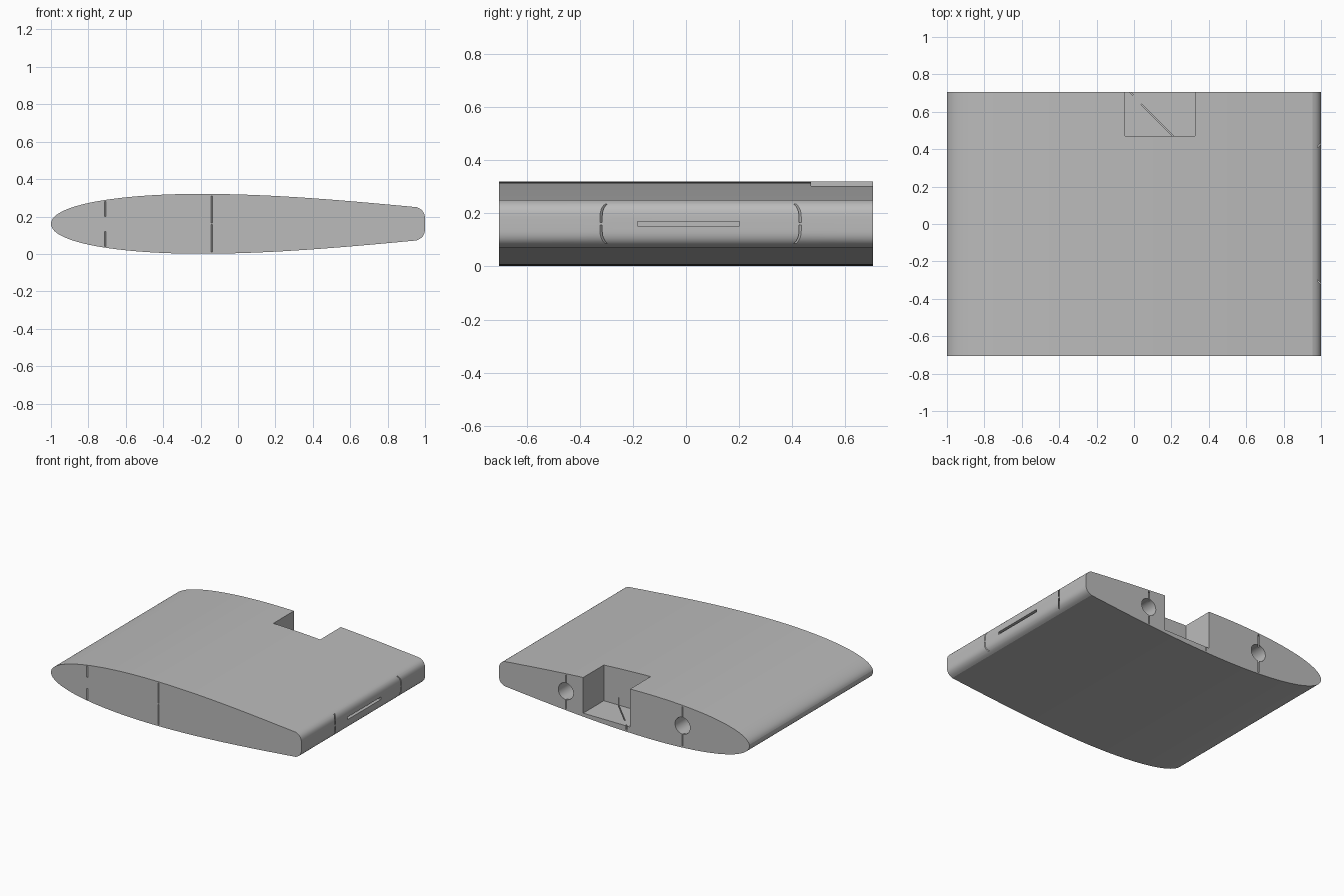
import bpy, bmesh, math
from mathutils import Vector, Matrix
from mathutils.geometry import interpolate_bezier

cube = bpy.data.objects.get("Cube")
if cube:
    bpy.data.objects.remove(cube, do_unlink=True)

MID = 0.161      # chord line height
HALF = 0.705     # half span

grey = bpy.data.materials.new("light grey plastic")
grey.use_nodes = True
colour = (0.5, 0.5, 0.5, 1)
grey.diffuse_color = colour
grey.node_tree.nodes["Principled BSDF"].inputs["Base Color"].default_value = colour


def make_object(name, bm):
    bmesh.ops.recalc_face_normals(bm, faces=bm.faces)
    mesh = bpy.data.meshes.new(name)
    bm.to_mesh(mesh)
    bm.free()
    mesh.materials.append(grey)
    obj = bpy.data.objects.new(name, mesh)
    bpy.context.collection.objects.link(obj)
    return obj


def bezier(points, count):
    return interpolate_bezier(*[Vector(p) for p in points], count)


# Symmetric wing profile: nose, tapering tail, rounded trailing corner
upper = bezier([(-1, 0), (-1, .1), (-.65, .16), (-.2, .16)], 30)
upper += bezier([(-.2, .16), (.2, .16), (.6, .122), (.955, .089)], 20)[1:]
upper += bezier([(.955, .089), (.985, .077), (1, .061), (1, .024)], 10)[1:]
outline = [(p.x, MID + p.y) for p in upper]
outline += [(p.x, MID - p.y) for p in reversed(upper[1:])]

bm = bmesh.new()
cap = bm.faces.new([bm.verts.new((x, -HALF, z)) for x, z in outline])
grown = bmesh.ops.extrude_face_region(bm, geom=[cap])
bmesh.ops.translate(bm, vec=(0, 2 * HALF, 0),
                    verts=[v for v in grown["geom"] if isinstance(v, bmesh.types.BMVert)])
wing = make_object("wing_section", bm)


def cut(bm):
    """Subtract a closed shape from the wing."""
    cutter = make_object("cutter", bm)
    cutter.hide_render = True
    mod = wing.modifiers.new("cut", "BOOLEAN")
    mod.operation = "DIFFERENCE"
    mod.solver = "EXACT"
    mod.object = cutter
    bpy.context.view_layer.objects.active = wing
    bpy.ops.object.modifier_apply(modifier=mod.name)
    bpy.data.objects.remove(cutter, do_unlink=True)


def cut_box(x, y, z, size, angle=0):
    bm = bmesh.new()
    bmesh.ops.create_cube(bm, size=1, matrix=Matrix.Translation((x, y, z))
                          @ Matrix.Rotation(math.radians(angle), 4, "Z")
                          @ Matrix.Diagonal((*size, 1)))
    cut(bm)


def cut_slit(x, y, low, high, angle, length=0.08):
    cut_box(x, y, (low + high) / 2, (length, 0.006, high - low), angle)


# Servo pocket in the back edge, with the diagonal slit in its floor
cut_box(0.14, 0.62, 0.345, (0.374, 0.3, 0.6))
cut_slit(0.125, 0.555, 0.02, 0.1, -45, 0.24)
cut_slit(-0.02, HALF, 0.014, 0.1, -45, 0.04)

# Spar holes, each with a vertical slit
for x, reach in ((0.466, 0.122), (-0.466, 0.142)):
    bm = bmesh.new()
    bmesh.ops.create_cone(bm, cap_ends=True, segments=32, radius1=0.06, radius2=0.06, depth=0.8,
                          matrix=Matrix.Translation((x, HALF - 0.2, MID + 0.005))
                          @ Matrix.Rotation(math.pi / 2, 4, "X"))
    cut(bm)
    cut_slit(x, HALF, MID - reach, MID + reach, 45, 0.05)

# Rib slits on the front and trailing faces, mirrored about the chord line
for x, y, near, far, angle in ((-0.71, -HALF, 0.04, 0.12, 45),
                               (-0.14, -HALF, 0.005, 0.15, 45),
                               (1, -0.32, 0.005, 0.074, -45),
                               (1, 0.43, 0.005, 0.074, 45)):
    cut_slit(x, y, MID + near, MID + far, angle)
    cut_slit(x, y, MID - far, MID - near, angle)

# Hinge slot in the trailing face
cut_box(1, 0.01, MID, (0.3, 0.384, 0.018))

# Smooth skin with crisp edges
bpy.ops.object.select_all(action="DESELECT")
wing.select_set(True)
bpy.context.view_layer.objects.active = wing
bpy.ops.object.shade_smooth_by_angle(angle=math.radians(13))
